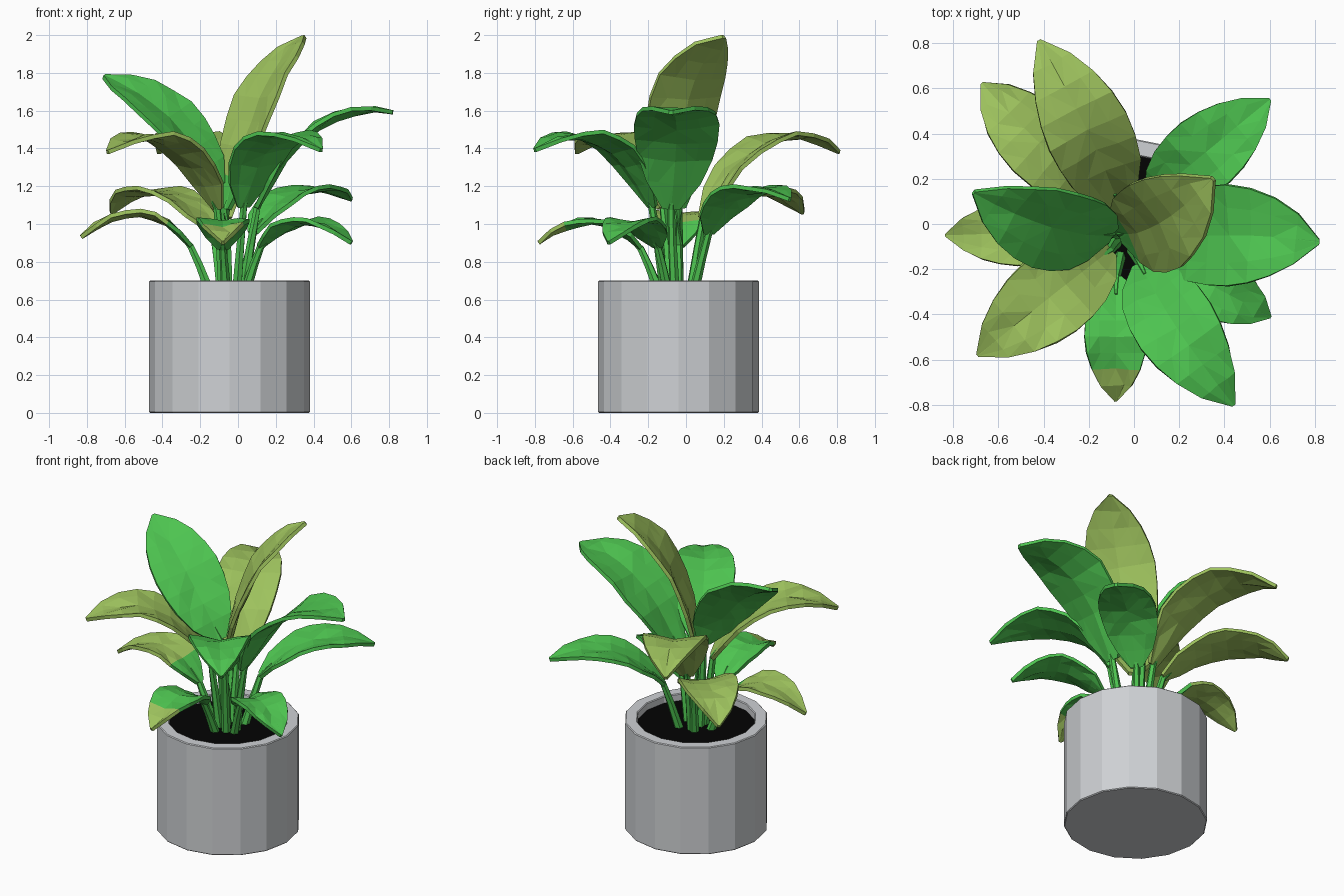
import bpy
import bmesh
import math
import random
from mathutils import Vector, Matrix

random.seed(4)
cube = bpy.data.objects.get("Cube")
if cube:
    bpy.data.objects.remove(cube, do_unlink=True)


def material(name, rgb):
    mat = bpy.data.materials.new(name)
    mat.use_nodes = True
    color = (*rgb, 1)
    mat.diffuse_color = color
    mat.node_tree.nodes["Principled BSDF"].inputs["Base Color"].default_value = color
    return mat


green = material("leaf green", (0.075, 0.55, 0.08))
olive = material("light olive green", (0.34, 0.54, 0.11))
grey = material("pot grey", (0.62, 0.64, 0.66))
black = material("soil black", (0.001, 0.001, 0.001))

POT = Vector((-0.045, -0.04, 0))
SOIL = 0.655
SIDES = 16


def add_object(name, bm, mats):
    bmesh.ops.recalc_face_normals(bm, faces=bm.faces)
    mesh = bpy.data.meshes.new(name)
    bm.to_mesh(mesh)
    bm.free()
    for mat in mats:
        mesh.materials.append(mat)
    obj = bpy.data.objects.new(name, mesh)
    bpy.context.collection.objects.link(obj)
    return obj


def lathe(name, profile, mat):
    """Spin a closed (radius, height) profile into a faceted solid."""
    bm = bmesh.new()
    rings = []
    for radius, height in profile:
        rings.append([bm.verts.new(POT + Vector((
            radius * math.sin(math.tau * i / SIDES),
            radius * math.cos(math.tau * i / SIDES), height))) for i in range(SIDES)])
    for low, high in zip(rings, rings[1:]):
        for i in range(SIDES):
            j = (i + 1) % SIDES
            bm.faces.new((low[i], low[j], high[j], high[i]))
    bm.faces.new(rings[0])
    bm.faces.new(rings[-1])
    return add_object(name, bm, [mat])


# Pot with a softened rim, and the soil inside it
lathe("pot", [(0.421, 0), (0.426, 0.005), (0.426, 0.695), (0.421, 0.7),
              (0.358, 0.7), (0.353, 0.695), (0.35, 0.6)], grey)
lathe("soil", [(0.352, 0.61), (0.352, SOIL)], black)


def stem(name, start, end, tangent):
    """Tapered stalk that bends into the leaf and becomes its midrib."""
    bm = bmesh.new()
    points = [start, start.lerp(end, 0.55) + Vector((0, 0, 0.01)), end,
              end + tangent * 0.1]
    radii = (0.028, 0.023, 0.02, 0.008)
    rings = []
    for k, (p, r) in enumerate(zip(points, radii)):
        along = (points[min(k + 1, 3)] - points[max(k - 1, 0)]).normalized()
        turn = along.to_track_quat('Z', 'Y')
        rings.append([bm.verts.new(p + turn @ Vector((
            r * math.cos(math.tau * i / 6), r * math.sin(math.tau * i / 6), 0)))
            for i in range(6)])
    for a, b in zip(rings, rings[1:]):
        for i in range(6):
            bm.faces.new((a[i], a[i - 1], b[i - 1], b[i]))
    bm.faces.new(rings[0])
    bm.faces.new(rings[-1])
    add_object(name, bm, [green])


OUTLINE = (0.2, 0.64, 0.87, 0.97, 1, 0.93, 0.77, 0.5, 0.05)
ACROSS = (-1, -0.55, 0, 0.55, 1)


def leaf(name, base, middle, tip, width, mat, roll=0, green_rows=0, tip_mat=None):
    """Arched blade through three points, lightly folded along its midrib."""
    base, middle, tip = Vector(base), Vector(middle), Vector(tip)
    handle = middle * 2 - (base + tip) / 2
    bm = bmesh.new()
    rows = []
    last = len(OUTLINE) - 1
    for k, size in enumerate(OUTLINE):
        t = k / last
        centre = base * (1 - t) ** 2 + handle * 2 * t * (1 - t) + tip * t * t
        along = ((handle - base) * (1 - t) + (tip - handle) * t).normalized()
        # Side direction stays level with the whole leaf, then rolls
        heading = tip - base
        side = Vector((heading.y, -heading.x, 0)).normalized()
        side = (side - along * side.dot(along)).normalized()
        side = Matrix.Rotation(math.radians(roll), 3, along) @ side
        normal = side.cross(along)
        row = []
        for s in ACROSS:
            ripple = random.uniform(-0.008, 0.008) if 0 < k < last else 0
            lift = 0.08 * abs(s) * size * width + ripple
            row.append(bm.verts.new(centre + side * s * size * width / 2 + normal * lift))
        rows.append(row)
    for k, (a, b) in enumerate(zip(rows, rows[1:])):
        for i in range(len(ACROSS) - 1):
            face = bm.faces.new((a[i], a[i + 1], b[i + 1], b[i]))
            if k < green_rows or (tip_mat and k > 5):
                face.material_index = 1
    bmesh.ops.triangulate(bm, faces=bm.faces)
    obj = add_object(name, bm, [mat, tip_mat or green])
    thick = obj.modifiers.new("thickness", 'SOLIDIFY')
    thick.thickness = 0.022
    thick.offset = 0

    # Stalk from the soil to the blade
    root = POT + Vector(((base.x - POT.x) * 0.5, (base.y - POT.y) * 0.5, SOIL - 0.02))
    stem(name.replace("leaf", "stem"), root, base, (handle - base).normalized())


# Tall leaves
leaf("tall_centre_leaf", (-0.06, -0.04, 1.08), (0.125, 0.01, 1.66), (0.35, 0.2, 1.99),
     0.43, olive, green_rows=1)
leaf("tall_right_leaf", (-0.1, -0.04, 1.2), (-0.37, -0.01, 1.56), (-0.71, 0.14, 1.78),
     0.4, green, roll=-22)
leaf("tall_left_leaf", (0.1, -0.08, 1.08), (0.43, -0.05, 1.5), (0.82, -0.08, 1.59),
     0.45, green)

# Middle leaves
leaf("front_left_leaf", (0.03, -0.18, 1.09), (0.19, -0.46, 1.43), (0.44, -0.8, 1.39),
     0.37, green)
leaf("front_right_leaf", (-0.11, -0.12, 1.08), (-0.38, -0.33, 1.42), (-0.69, -0.58, 1.38),
     0.38, olive)
leaf("back_leaf", (-0.07, 0.09, 1.03), (-0.21, 0.42, 1.42), (-0.42, 0.81, 1.38),
     0.38, olive)

# Low drooping leaves
leaf("low_back_left_leaf", (0.08, 0.12, 0.95), (0.32, 0.32, 1.16), (0.6, 0.55, 1.13),
     0.34, green)
leaf("low_back_right_leaf", (-0.13, 0.11, 0.96), (-0.42, 0.36, 1.16), (-0.67, 0.62, 1.06),
     0.34, olive)
leaf("low_right_leaf", (-0.25, -0.04, 0.88), (-0.52, -0.04, 1.04), (-0.83, -0.05, 0.93),
     0.29, olive, green_rows=2)
leaf("low_front_leaf", (-0.08, -0.24, 0.87), (-0.08, -0.5, 1), (-0.08, -0.78, 0.9),
     0.28, green, tip_mat=olive)
leaf("low_front_left_leaf", (0.12, -0.15, 0.88), (0.36, -0.28, 1), (0.6, -0.41, 0.9),
     0.28, green)
